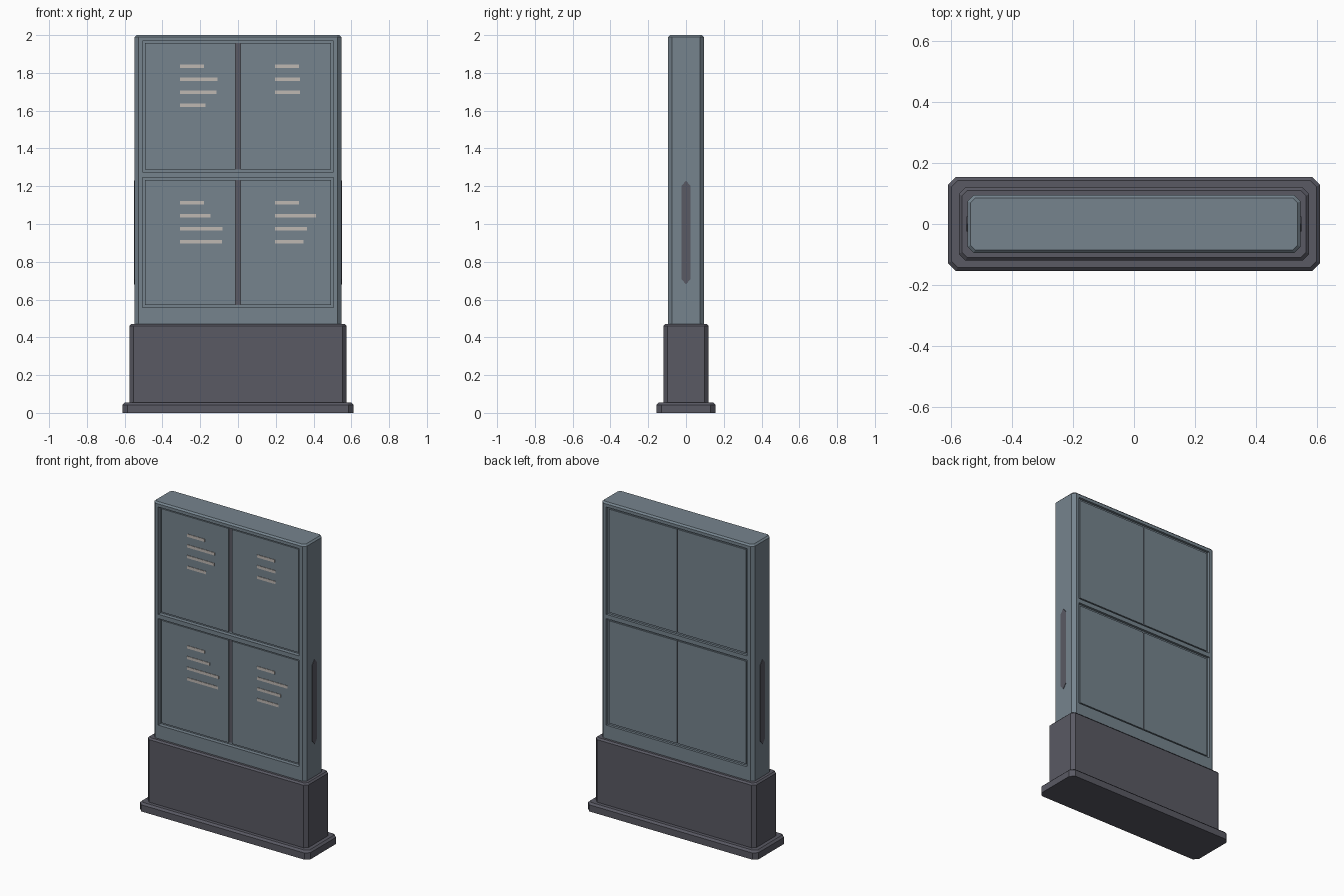
import bpy
import bmesh

cube = bpy.data.objects.get("Cube")
if cube:
    bpy.data.objects.remove(cube, do_unlink=True)


def material(name, rgb):
    m = bpy.data.materials.new(name)
    m.use_nodes = True
    m.diffuse_color = (*rgb, 1)
    m.node_tree.nodes["Principled BSDF"].inputs["Base Color"].default_value = (*rgb, 1)
    return m


BLUE = material("slate blue", (0.18, 0.23, 0.27))
DARK = material("charcoal", (0.10, 0.10, 0.125))
PALE = material("pale grey", (0.52, 0.48, 0.45))


def finish(bm, name, mat):
    bmesh.ops.recalc_face_normals(bm, faces=bm.faces)
    mesh = bpy.data.meshes.new(name)
    bm.to_mesh(mesh)
    bm.free()
    mesh.materials.append(mat)
    obj = bpy.data.objects.new(name, mesh)
    bpy.context.collection.objects.link(obj)
    return obj


def add_box(bm, x, y, z):
    """Box from (low, high) ranges."""
    verts = bmesh.ops.create_cube(bm, size=1)["verts"]
    for v in verts:
        v.co = [(a + b) / 2 + (b - a) * c for (a, b), c in zip((x, y, z), v.co)]


def boxes(name, mat, ranges):
    bm = bmesh.new()
    for r in ranges:
        add_box(bm, *r)
    return finish(bm, name, mat)


def loft(name, mat, rings):
    bm = bmesh.new()
    loops = [[bm.verts.new(p) for p in ring] for ring in rings]
    for low, high in zip(loops, loops[1:]):
        for i in range(len(low)):
            j = (i + 1) % len(low)
            bm.faces.new((low[i], low[j], high[j], high[i]))
    bm.faces.new(loops[0][::-1])
    bm.faces.new(loops[-1])
    return finish(bm, name, mat)


def block(name, mat, hx, hy, z0, z1, cut, bevel):
    """Upright block with cut corners and a bevelled top rim."""
    def ring(z, inset):
        x, y = hx - inset, hy - inset
        c = cut - inset * 0.5
        return [(x, c - y, z), (x, y - c, z), (x - c, y, z), (c - x, y, z),
                (-x, y - c, z), (-x, c - y, z), (c - x, -y, z), (x - c, -y, z)]
    return loft(name, mat, [ring(z0, 0), ring(z1 - bevel, 0), ring(z1, bevel)])


# Stepped foot, plinth and upright cabinet
HY = 0.095
block("base_plate", DARK, 0.611, 0.155, 0, 0.055, 0.026, 0.012)
block("plinth", DARK, 0.575, 0.12, 0.055, 0.47, 0.022, 0.01)
cabinet = block("cabinet", BLUE, 0.547, HY, 0.47, 2.0, 0.02, 0.01)

# Recessed openings, two on each face
OPENINGS = [(0.557, 1.247), (1.275, 1.97)]
DEPTH = {-1: 0.026, 1: 0.016}


def layer(side, near, far):
    """Depth range measured inward from the front (-1) or back (1) face."""
    return tuple(sorted((side * (HY - near), side * (HY - far))))


cutter = boxes("opening_cutter", BLUE,
               [((-0.505, 0.505), layer(s, -0.05, DEPTH[s]), z)
                for s in DEPTH for z in OPENINGS])
cutter.hide_render = True
mod = cabinet.modifiers.new("openings", "BOOLEAN")
mod.object = cutter
mod.operation = "DIFFERENCE"
mod.solver = "EXACT"
bpy.context.view_layer.objects.active = cabinet
bpy.ops.object.modifier_apply(modifier=mod.name)
bpy.data.objects.remove(cutter, do_unlink=True)

# Paired panels inside each opening, with a dark strip between them
PANEL_TOP = {-1: 0.014, 1: 0.008}
for side, face, gap in ((-1, "front", 0.013), (1, "back", 0.005)):
    panel_y = layer(side, PANEL_TOP[side], DEPTH[side] + 0.004)
    strip_y = layer(side, DEPTH[side] - 0.003, DEPTH[side] + 0.004)
    for level, (z0, z1) in zip(("lower", "upper"), OPENINGS):
        z = (z0 + 0.013, z1 - 0.013)
        boxes(f"{face}_{level}_panels", BLUE,
              [((-0.492, -gap), panel_y, z), ((gap, 0.492), panel_y, z)])
        boxes(f"{face}_{level}_divider", DARK, [((-gap, gap), strip_y, z)])

# Pale bars: start x, top row height, lengths going down
ROWS = [
    ("upper_right", -0.308, 1.835, (0.127, 0.2, 0.195, 0.137)),
    ("upper_left", 0.195, 1.835, (0.127, 0.132, 0.132)),
    ("lower_right", -0.308, 1.112, (0.127, 0.163, 0.227, 0.222)),
    ("lower_left", 0.195, 1.112, (0.127, 0.217, 0.17, 0.153)),
]
for name, x, top, lengths in ROWS:
    bars = []
    for i, length in enumerate(lengths):
        z = top - i * 0.069
        bars.append(((x, x + length), layer(-1, 0.011, 0.015), (z - 0.009, z + 0.009)))
    boxes(f"{name}_bars", PALE, bars)

# Long pointed plates on both sides
for side, name in ((1, "left"), (-1, "right")):
    outline = [(0, 0.68), (0.025, 0.71), (0.025, 1.20), (0, 1.23),
               (-0.025, 1.20), (-0.025, 0.71)]
    loft(f"{name}_side_plate", DARK,
         [[(side * x, y, z) for y, z in outline] for x in (0.543, 0.55)])
